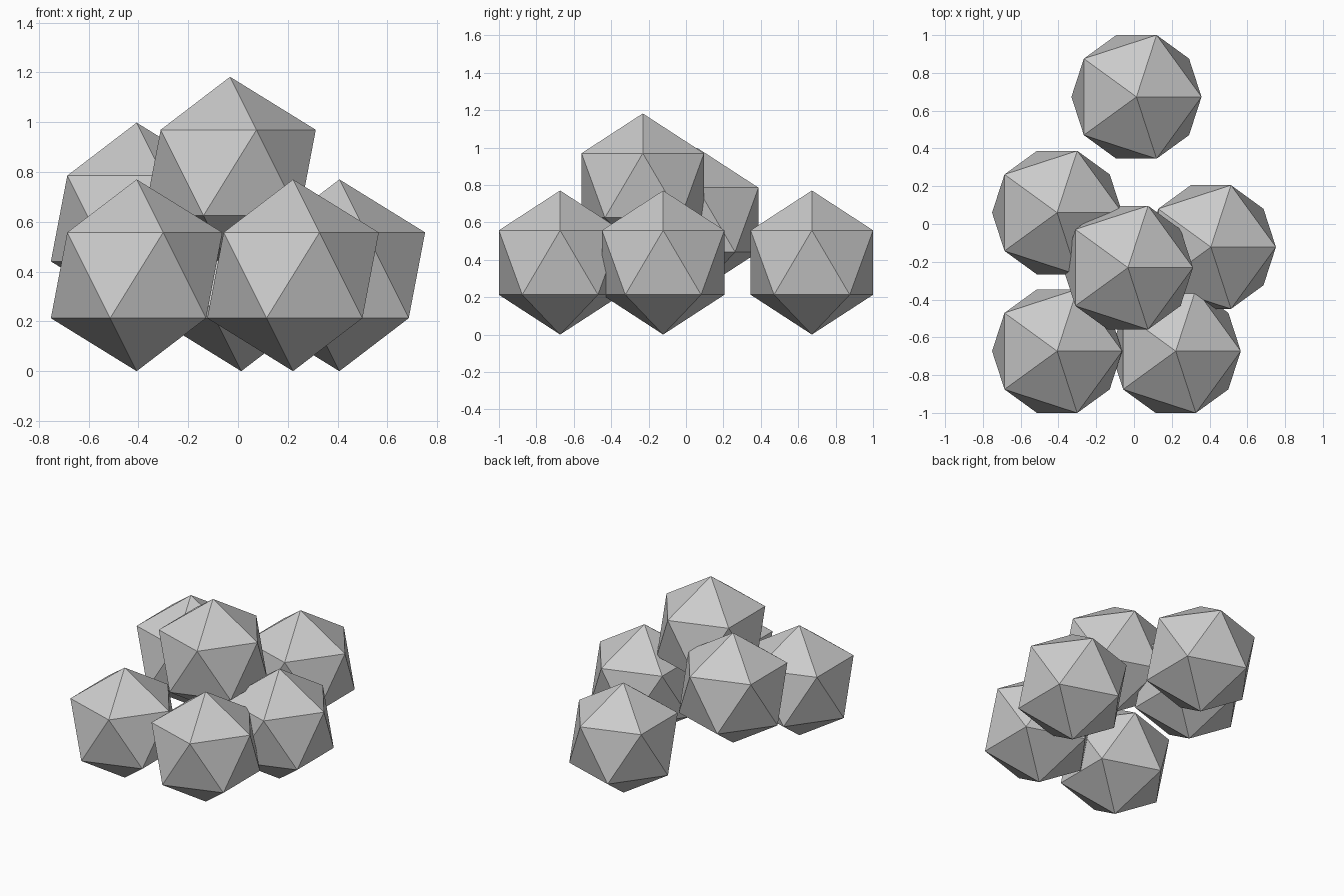
import bpy

if "Cube" in bpy.data.objects:
    bpy.data.objects.remove(bpy.data.objects["Cube"])

RADIUS = 0.385


def add_boulder(name, x, y, z=RADIUS):
    # Faceted 20-sided ball
    bpy.ops.mesh.primitive_ico_sphere_add(subdivisions=1, radius=RADIUS, location=(x, y, z))
    boulder = bpy.context.object
    boulder.name = name
    bpy.ops.object.shade_flat()


# Four balls resting on the ground
add_boulder("ground_ball_front_left", -0.407, -0.673)
add_boulder("ground_ball_front_right", 0.221, -0.673)
add_boulder("ground_ball_right", 0.407, -0.122)
add_boulder("ground_ball_back", 0.013, 0.673)

# Two raised balls
add_boulder("raised_ball_left", -0.407, 0.06, 0.613)
add_boulder("top_ball", -0.032, -0.231, 0.797)
